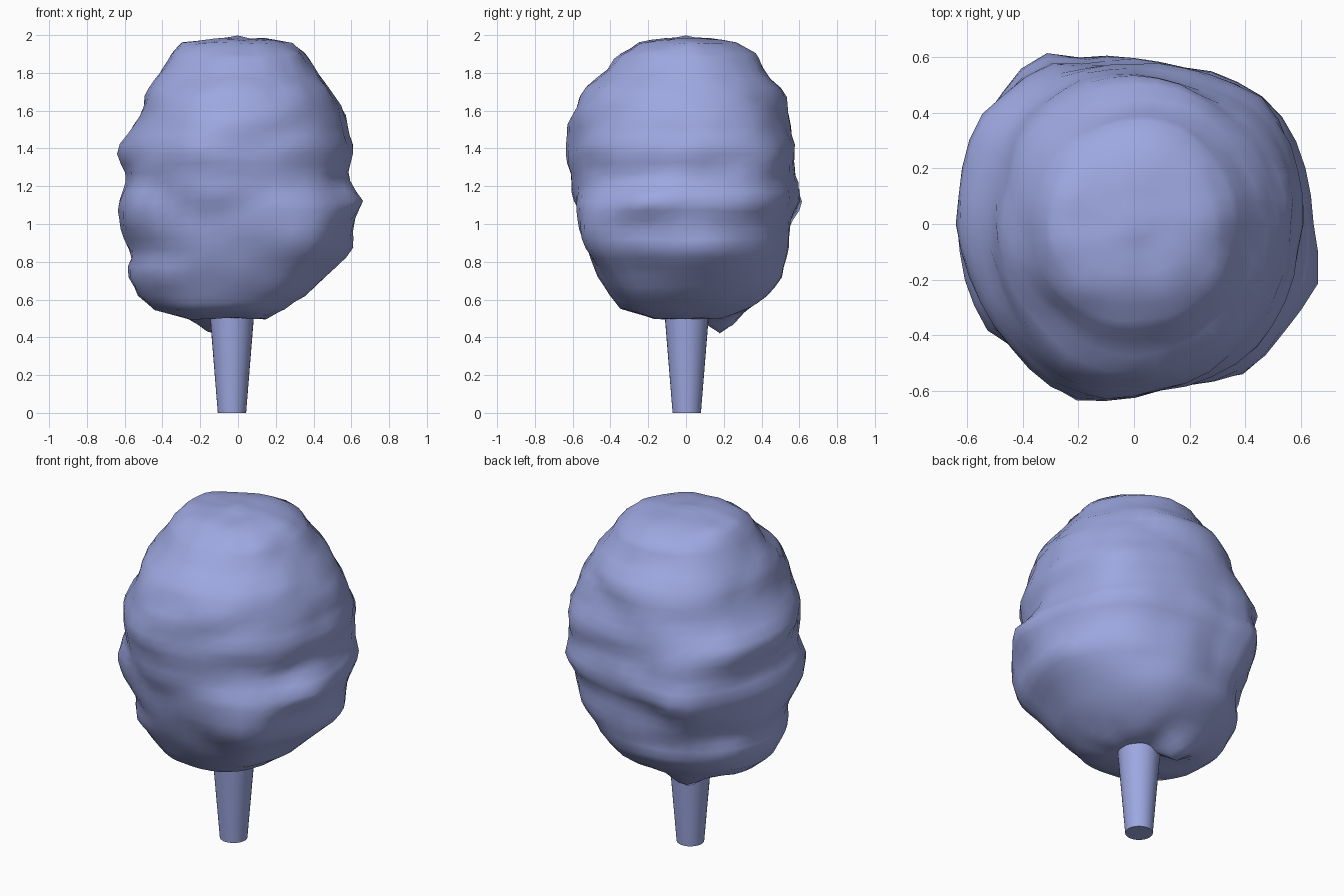
import bpy, bmesh, math
from mathutils import Vector, noise

if "Cube" in bpy.data.objects:
    bpy.data.objects.remove(bpy.data.objects["Cube"])

mat = bpy.data.materials.new("periwinkle")
mat.diffuse_color = (0.34, 0.39, 0.75, 1)
mat.use_nodes = True
mat.node_tree.nodes["Principled BSDF"].inputs["Base Color"].default_value = mat.diffuse_color


def finish(name, bm, angle):
    bmesh.ops.recalc_face_normals(bm, faces=bm.faces)
    me = bpy.data.meshes.new(name)
    bm.to_mesh(me)
    bm.free()
    me.materials.append(mat)
    ob = bpy.data.objects.new(name, me)
    bpy.context.collection.objects.link(ob)
    bpy.context.view_layer.objects.active = ob
    ob.select_set(True)
    bpy.ops.object.shade_smooth_by_angle(angle=math.radians(angle))
    ob.select_set(False)
    return ob


# tapered stem
bm = bmesh.new()
bmesh.ops.create_cone(bm, cap_ends=True, segments=32, radius1=0.075, radius2=0.122, depth=0.58)
bmesh.ops.translate(bm, verts=bm.verts, vec=(-0.032, 0.004, 0.29))
finish("stem", bm, 40)

# lumpy crown: height, then reach to +x, +y, -x, -y
PROFILE = [
    (0.50, 0.15, 0.20, 0.27, 0.18), (0.55, 0.25, 0.33, 0.45, 0.35),
    (0.62, 0.35, 0.43, 0.53, 0.41), (0.72, 0.46, 0.51, 0.58, 0.46),
    (0.85, 0.60, 0.54, 0.57, 0.51), (1.00, 0.61, 0.55, 0.62, 0.56),
    (1.12, 0.64, 0.60, 0.63, 0.59), (1.24, 0.57, 0.58, 0.59, 0.60),
    (1.40, 0.61, 0.58, 0.64, 0.62), (1.55, 0.57, 0.55, 0.53, 0.61),
    (1.70, 0.50, 0.52, 0.49, 0.55), (1.80, 0.43, 0.43, 0.41, 0.44),
    (1.90, 0.36, 0.37, 0.36, 0.35), (1.955, 0.29, 0.27, 0.30, 0.25),
]
# bulges: direction in degrees, height, angular width, height width, amount
BULGES = [
    (-51, 0.93, 16, 0.22, 0.11), (122, 1.15, 14, 0.25, 0.09),
    (-18, 1.12, 12, 0.09, 0.05), (40, 1.30, 18, 0.22, 0.06),
    (146, 1.30, 14, 0.22, 0.05), (250, 1.40, 14, 0.20, 0.04),
    (212, 1.05, 16, 0.20, 0.03),
]


def reach(z, a):
    i = next((k for k in range(len(PROFILE) - 2) if z <= PROFILE[k + 1][0]), len(PROFILE) - 2)
    p, q = PROFILE[i], PROFILE[i + 1]
    t = (z - p[0]) / (q[0] - p[0])
    px, py, nx, ny = (u + (v - u) * t for u, v in zip(p[1:], q[1:]))
    c, s = math.cos(a), math.sin(a)
    r = c * c * (px if c > 0 else nx) + s * s * (py if s > 0 else ny)
    for deg, h, wa, wz, amt in BULGES:
        d = (math.degrees(a) - deg + 180) % 360 - 180
        r += amt * math.exp(-(d / wa) ** 2 - ((z - h) / wz) ** 2)
    return r


SEG = 40
heights = [0.5, 0.525, 0.55, 0.585]
heights += [0.62 + 0.05 * k for k in range(26)] + [1.90, 1.93, 1.955]
# (height, scale of ring) from the underside centre to the top centre
rings = [(0.50, 0.4)] + [(h, 1) for h in heights]
rings += [(1.97, 0.8), (1.98, 0.55), (1.985, 0.28)]

bm = bmesh.new()
rows = []
for z, k in rings:
    row = []
    for j in range(SEG):
        a = math.tau * j / SEG
        r = reach(z, a) * k
        x, y = r * math.cos(a), r * math.sin(a)
        n = noise.noise(Vector((x * 3.5, y * 3.5, z * 7)))
        m = noise.noise(Vector((x * 8 + 9, y * 8, z * 11)))
        f = 1 + (0.045 * n + 0.022 * m) * min(1, r / 0.4)
        dz = 0.012 * m
        if z < 0.6:  # drooping lump behind the stem
            dz -= 0.08 * math.exp(-((x + 0.15) ** 2 + (y - 0.2) ** 2) / 0.01)
        row.append(bm.verts.new((x * f, y * f, z + dz)))
    rows.append(row)
for lo, hi in zip(rows, rows[1:]):
    for j in range(SEG):
        i = (j + 1) % SEG
        bm.faces.new((lo[j], lo[i], hi[i], hi[j]))
for row, z in ((rows[0], 0.51), (rows[-1], 1.998)):
    tip = bm.verts.new((0, 0, z))
    for j in range(SEG):
        bm.faces.new((row[j], row[(j + 1) % SEG], tip))
finish("fluffy_crown", bm, 180)
